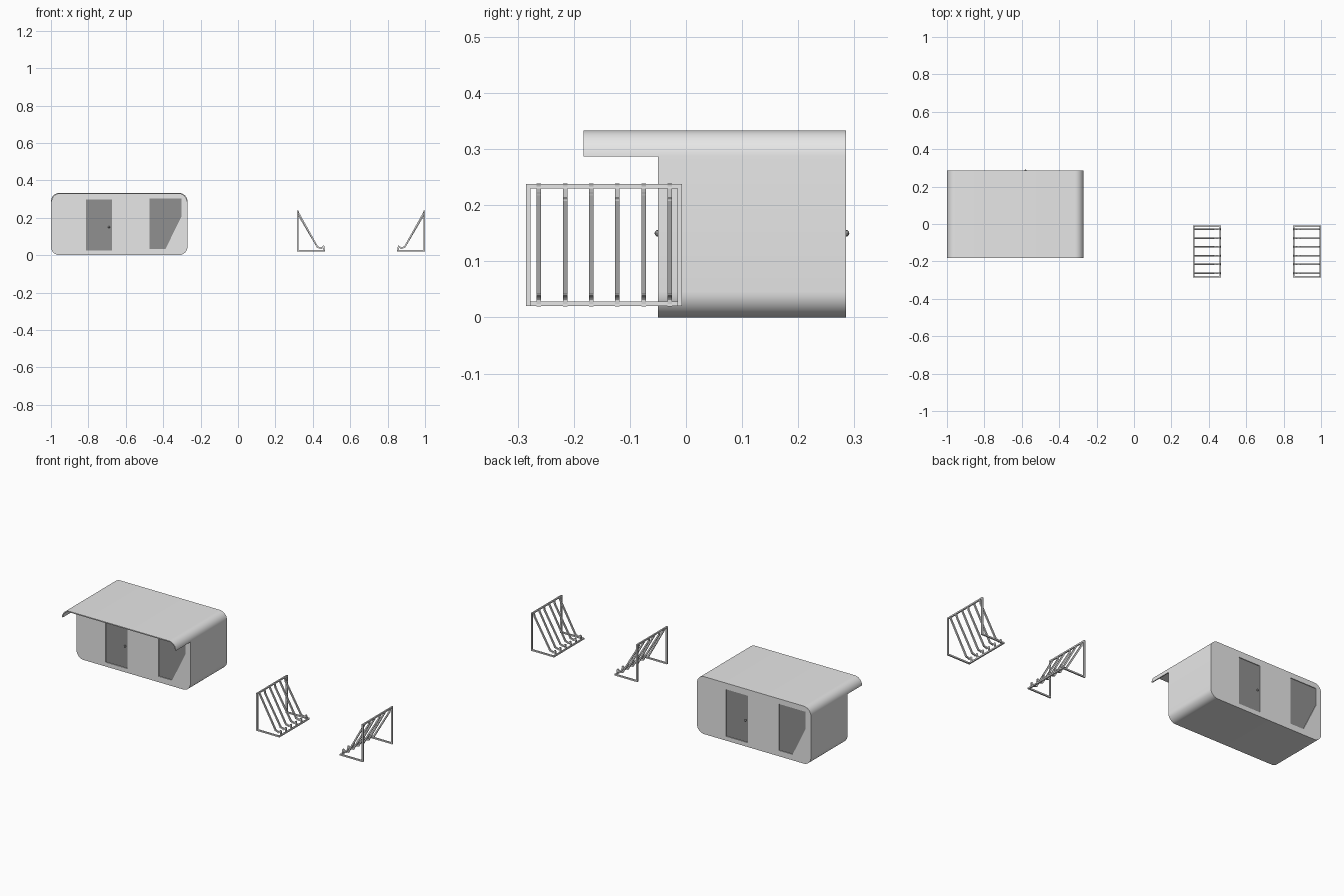
import bpy
import bmesh
from math import cos, sin, pi
from mathutils import Vector, Matrix

if "Cube" in bpy.data.objects:
    bpy.data.objects.remove(bpy.data.objects["Cube"])


def material(name, grey):
    m = bpy.data.materials.new(name)
    m.use_nodes = True
    m.diffuse_color = (grey, grey, grey, 1)
    m.node_tree.nodes["Principled BSDF"].inputs["Base Color"].default_value = m.diffuse_color
    return m


LIGHT = material("light grey", 0.8)
DARK = material("dark grey", 0.28)


def finish(name, bm, mat, smooth=False):
    bmesh.ops.recalc_face_normals(bm, faces=bm.faces)
    mesh = bpy.data.meshes.new(name)
    bm.to_mesh(mesh)
    bm.free()
    mesh.materials.append(mat)
    obj = bpy.data.objects.new(name, mesh)
    bpy.context.collection.objects.link(obj)
    if smooth:
        activate(obj)
        bpy.ops.object.shade_smooth_by_angle(angle=pi / 6)
    return obj


def activate(obj):
    bpy.ops.object.select_all(action='DESELECT')
    obj.select_set(True)
    bpy.context.view_layer.objects.active = obj


def prism(name, outline, y0, y1, mat, smooth=False):
    """Extrude an x-z outline along y."""
    bm = bmesh.new()
    face = bm.faces.new([bm.verts.new((x, y0, z)) for x, z in outline])
    ext = bmesh.ops.extrude_face_region(bm, geom=[face])
    moved = [v for v in ext["geom"] if isinstance(v, bmesh.types.BMVert)]
    bmesh.ops.translate(bm, verts=moved, vec=(0, y1 - y0, 0))
    return finish(name, bm, mat, smooth)


def arc(cx, cz, r, start, steps=10):
    angles = [start + pi / 2 * i / steps for i in range(steps + 1)]
    return [(cx + r * cos(a), cz + r * sin(a)) for a in angles]


# Cabin body: rounded box section
LEFT, RIGHT, TOP, R = -1.0, -0.27, 0.333, 0.046
FRONT, BACK, EAVE = -0.05, 0.285, -0.183
top_right = (RIGHT - R, TOP - R)
top_left = (LEFT + R, TOP - R)
section = (arc(*top_right, R, 0) + arc(*top_left, R, pi / 2)
           + arc(LEFT + R, R, R, pi) + arc(RIGHT - R, R, R, 1.5 * pi))
body = prism("cabin_body", section, FRONT, BACK, LIGHT)

# Roof overhang: thin shell with curled ends
T = 0.006
outer = arc(*top_right, R, 0) + arc(*top_left, R, pi / 2)
inner = arc(*top_right, R - T, 0) + arc(*top_left, R - T, pi / 2)
prism("roof_overhang", outer + inner[::-1], EAVE, FRONT, LIGHT, True)

# Door and window on the front, repeated on the back turned half round
door = [(-0.813, 0.025), (-0.674, 0.025), (-0.674, 0.297), (-0.813, 0.297)]
window = [(-0.473, 0.034), (-0.387, 0.034), (-0.303, 0.206),
          (-0.303, 0.303), (-0.473, 0.303)]
DEPTH = 0.009
for side in ("front", "back"):
    for part, outline in (("door", door), ("window", window)):
        if side == "front":
            wall, inward = FRONT, 1
        else:
            wall, inward = BACK, -1
            outline = [(LEFT + RIGHT - x, z) for x, z in outline]
        cutter = prism("cutter", outline, wall - 0.02 * inward, wall + DEPTH * inward, LIGHT)
        cut = body.modifiers.new("recess", 'BOOLEAN')
        cut.operation = 'DIFFERENCE'
        cut.solver = 'EXACT'
        cut.object = cutter
        activate(body)
        bpy.ops.object.modifier_apply(modifier=cut.name)
        bpy.data.objects.remove(cutter)
        prism(f"{side}_{part}_panel", outline, wall + 0.004 * inward,
              wall + (DEPTH + 0.002) * inward, DARK)
    # Door knob
    bm = bmesh.new()
    knob_x = -0.69 if side == "front" else LEFT + RIGHT + 0.69
    bmesh.ops.create_uvsphere(bm, u_segments=10, v_segments=6, radius=0.006,
                              matrix=Matrix.Translation((knob_x, wall, 0.15)))
    finish(f"{side}_door_knob", bm, DARK, True)
activate(body)
bpy.ops.object.shade_smooth_by_angle(angle=pi / 6)


def bar(bm, p, q, w):
    """Square bar from p to q."""
    p, q = Vector(p), Vector(q)
    d = q - p
    mat = (Matrix.Translation((p + q) / 2) @ d.to_track_quat('Z', 'Y').to_matrix().to_4x4()
           @ Matrix.Diagonal((w, w, d.length + w * 0.9, 1)))
    bmesh.ops.create_cube(bm, size=1, matrix=mat)


# Two racks facing each other
POST, FOOT, LOW, HIGH = 0.32, 0.461, 0.024, 0.234
Y0, Y1, W = -0.281, -0.011, 0.008
for label, mirrored in (("right", False), ("left", True)):
    def px(x):
        return 1.316 - x if mirrored else x

    # Frame: end posts, floor rails, top rail and foot rail
    bm = bmesh.new()
    for y in (Y0, Y1):
        bar(bm, (px(POST), y, LOW), (px(POST), y, HIGH), W)
        bar(bm, (px(POST), y, LOW), (px(FOOT), y, LOW), W)
    bar(bm, (px(POST), Y0, HIGH), (px(POST), Y1, HIGH), W)
    bar(bm, (px(FOOT), Y0, LOW), (px(FOOT), Y1, LOW), W)
    finish(f"{label}_rack_frame", bm, LIGHT)

    # Slats: short drop, long slope, then a hooked foot
    bm = bmesh.new()
    for i in range(6):
        y = -0.262 + i * 0.0466
        bend = 0.222 if i % 2 == 0 else 0.212
        path = [(POST, HIGH), (POST + 0.005, bend), (0.425, 0.043),
                (0.445, 0.037), (0.457, 0.047), (FOOT, LOW)]
        for (xa, za), (xb, zb) in zip(path, path[1:]):
            bar(bm, (px(xa), y, za), (px(xb), y, zb), W)
    finish(f"{label}_rack_slats", bm, LIGHT)
